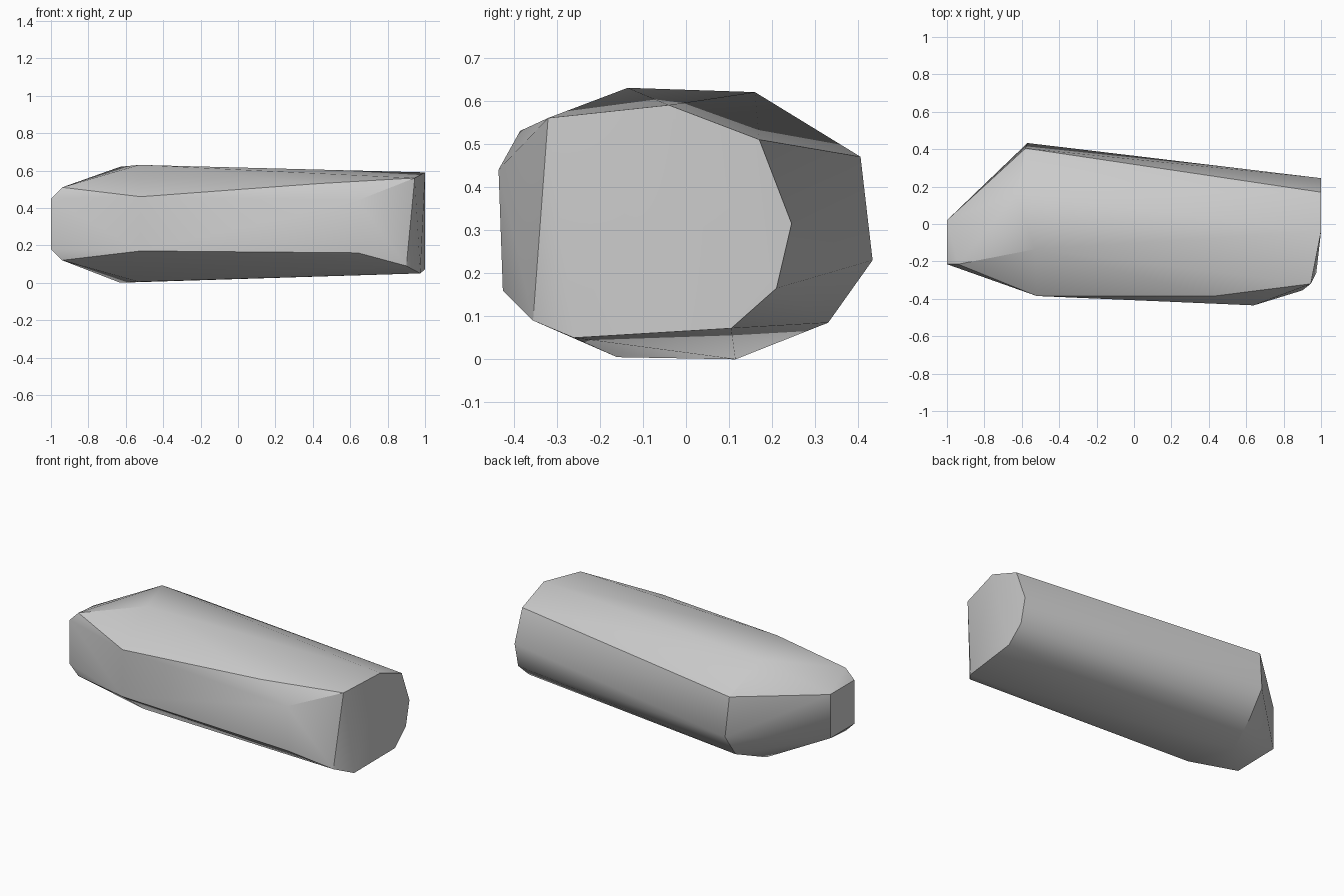
import bpy
import bmesh
import math

# Remove only the default cube
default_cube = bpy.data.objects.get("Cube")
if default_cube:
    bpy.data.objects.remove(default_cube, do_unlink=True)


def make_material(name, colour):
    material = bpy.data.materials.new(name)
    material.use_nodes = True
    material.diffuse_color = colour
    material.node_tree.nodes["Principled BSDF"].inputs["Base Color"].default_value = colour
    return material


def convex_stone(name, sections, material):
    """Wrap a tight convex skin around the corner points of all sections."""
    bm = bmesh.new()
    for section in sections:
        for corner in section:
            bm.verts.new(corner)
    hull = bmesh.ops.convex_hull(bm, input=bm.verts, use_existing_faces=False)
    spare = {v for v in hull["geom_interior"] + hull["geom_unused"]
             if isinstance(v, bmesh.types.BMVert)}
    bmesh.ops.delete(bm, geom=list(spare), context="VERTS")
    # Merge triangles that lie in one plane
    bmesh.ops.dissolve_limit(bm, angle_limit=math.radians(1),
                             verts=bm.verts, edges=bm.edges)
    bmesh.ops.recalc_face_normals(bm, faces=bm.faces)
    mesh = bpy.data.meshes.new(name)
    bm.to_mesh(mesh)
    bm.free()
    mesh.materials.append(material)
    stone = bpy.data.objects.new(name, mesh)
    bpy.context.collection.objects.link(stone)
    return stone


# Narrow tip, with a cut flat end
tip = [(-1, .02, .45), (-1, .02, .18), (-1, -.215, .45), (-1, -.215, .18),
       (-.94, -.215, .51), (-.94, -.215, .12)]

# Widest ring of corners behind the tip
shoulder = [(-.58, .405, .47), (-.57, .433, .23), (-.57, .33, .085),
            (-.63, .115, 0), (-.53, -.16, .005),
            (-.53, -.135, .63), (-.63, .16, .62),
            (-.52, -.385, .46), (-.52, -.385, .17)]

# Bulge along the front side
bulge = [(.64, -.435, .44), (.64, -.425, .16), (.43, -.385, .53)]

# Broad blunt end
blunt_end = [(1, .17, .51), (1, .245, .315), (1, .21, .165),
             (1, .105, .072), (1, -.04, .59),
             (.945, -.32, .56), (.9, -.355, .09), (.975, -.26, .05)]

grey = make_material("stone grey", (.6, .6, .6, 1))
stone = convex_stone("long_stone", [tip, shoulder, bulge, blunt_end], grey)

# Soft shading that keeps the strong ridges crisp
bpy.ops.object.select_all(action="DESELECT")
stone.select_set(True)
bpy.context.view_layer.objects.active = stone
bpy.ops.object.shade_smooth_by_angle(angle=math.radians(30))
